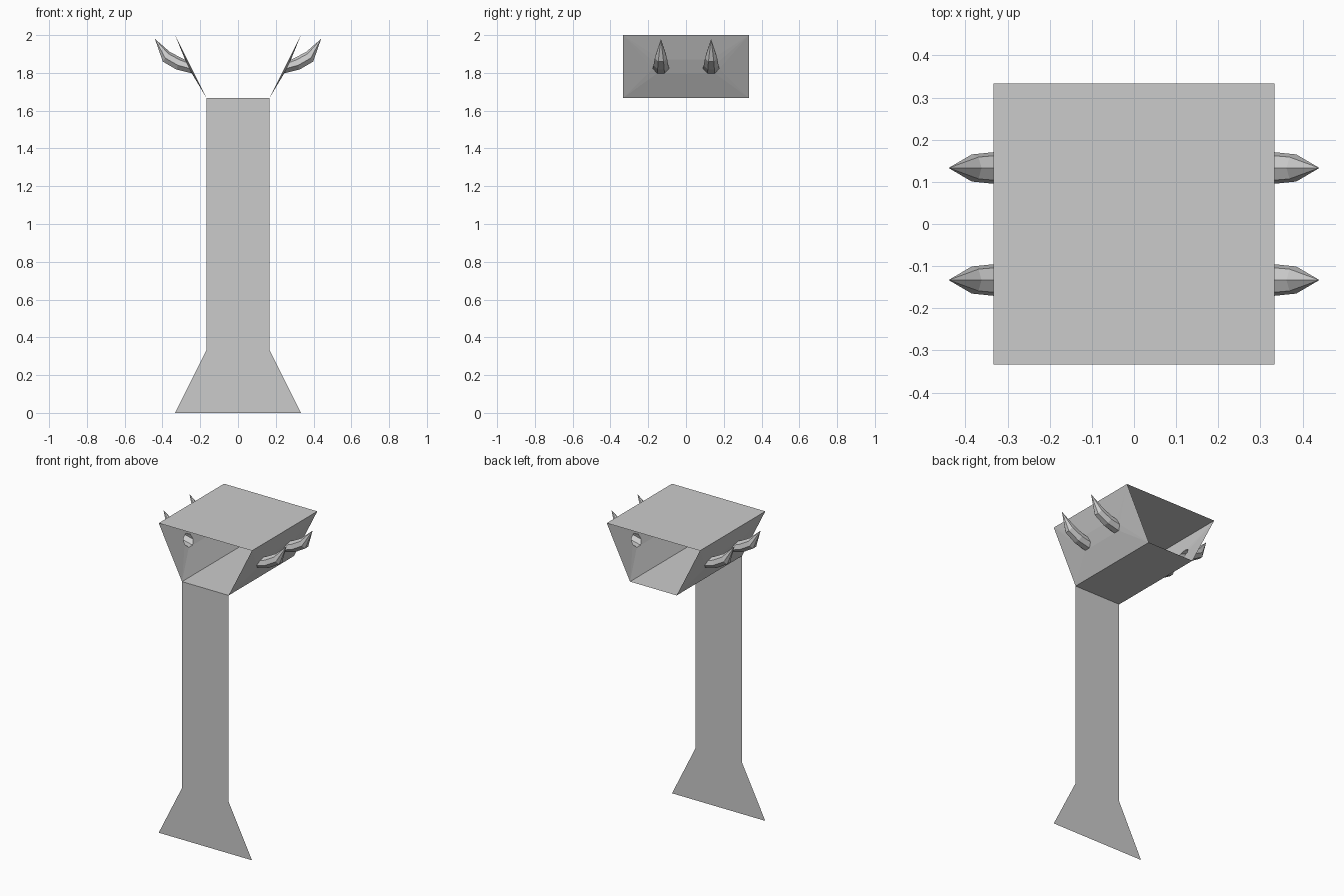
import bpy, bmesh, math
from mathutils import Vector

if "Cube" in bpy.data.objects:
    bpy.data.objects.remove(bpy.data.objects["Cube"])

T = 1 / 3   # half width of the head
S = 1 / 6   # half width of the shaft
SIDES = 7


def make_object(name, bm):
    mesh = bpy.data.meshes.new(name)
    bm.to_mesh(mesh)
    bm.free()
    obj = bpy.data.objects.new(name, mesh)
    bpy.context.collection.objects.link(obj)
    return obj


def flat_panel(name, *outlines):
    bm = bmesh.new()
    for pts in outlines:
        bm.faces.new([bm.verts.new(p) for p in pts])
    bmesh.ops.remove_doubles(bm, verts=bm.verts, dist=1e-5)
    return make_object(name, bm)


# Flat shaft with flared foot, on the front edge
flat_panel("shaft",
           [(-T, -T, 0), (T, -T, 0), (S, -T, T), (-S, -T, T)],
           [(-S, -T, T), (S, -T, T), (S, -T, 2 - T), (-S, -T, 2 - T)])

# Head top and bottom plates; the two ends stay open
flat_panel("head_top", [(-T, -T, 2), (T, -T, 2), (T, T, 2), (-T, T, 2)])
flat_panel("head_bottom", [(-S, T, 2 - T), (S, T, 2 - T), (S, -T, 2 - T), (-S, -T, 2 - T)])

# Thorn sections: lower (x, z), upper (x, z), half width in y
SECTIONS = [((0.243, 1.794), (0.280, 1.870), 0.045),
            ((0.328, 1.815), (0.302, 1.880), 0.040),
            ((0.400, 1.857), (0.362, 1.912), 0.033)]
TIP = (0.44, 1.98)


def add_thorn(bm, y):
    """Add a curved hollow thorn and return the edges of its open root."""
    rings = []
    for low, up, half in SECTIONS:
        low, up = Vector((low[0], y, low[1])), Vector((up[0], y, up[1]))
        mid, rise = (low + up) / 2, (up - low) / 2
        ring = []
        for i in range(SIDES):
            a = math.tau * i / SIDES
            ring.append(bm.verts.new(mid + rise * math.cos(a) + Vector((0, half * math.sin(a), 0))))
        rings.append(ring)
    tip = bm.verts.new((TIP[0], y, TIP[1]))
    for i in range(SIDES):
        j = (i + 1) % SIDES
        for a, b in zip(rings, rings[1:]):
            bm.faces.new((a[j], a[i], b[i], b[j]))
        bm.faces.new((rings[-1][j], rings[-1][i], tip))
    return [bm.edges.get((rings[0][i], rings[0][(i + 1) % SIDES])) for i in range(SIDES)]


def side_panel(name, angle):
    bm = bmesh.new()
    edges = add_thorn(bm, -0.133) + add_thorn(bm, 0.133)
    corners = [bm.verts.new(p) for p in
               [(S, -T, 2 - T), (S, T, 2 - T), (T, T, 2), (T, -T, 2)]]
    edges += [bm.edges.new((corners[i], corners[(i + 1) % 4])) for i in range(4)]
    # Slightly bulging panel fills the area around both thorn roots
    bmesh.ops.triangle_fill(bm, use_beauty=True, use_dissolve=False, edges=edges,
                            normal=Vector((2, 0, -1)).normalized())
    bmesh.ops.recalc_face_normals(bm, faces=bm.faces)
    obj = make_object(name, bm)
    obj.rotation_euler.z = angle
    return obj


# Sloping head sides, the left one turned half round
side_panel("right_side_with_thorns", 0)
side_panel("left_side_with_thorns", math.pi)
